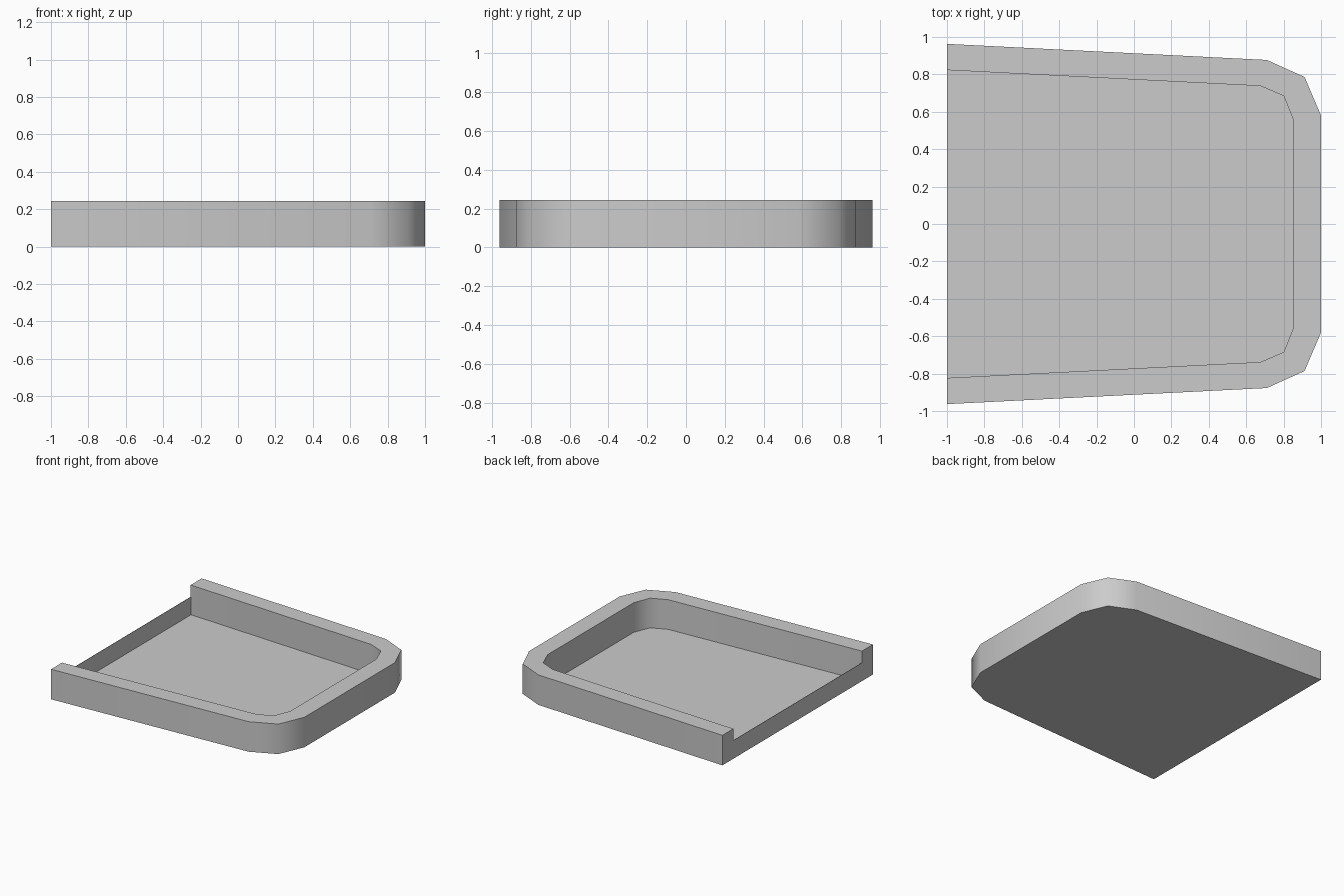
import bpy, bmesh
from math import radians

cube = bpy.data.objects.get("Cube")
if cube:
    bpy.data.objects.remove(cube, do_unlink=True)

HEIGHT, LIP, SKIN = 0.243, 0.148, 0.003

# Half outlines from the open end round to the closed end
OUTER = [(-1, 0.963), (0.71, 0.877), (0.912, 0.786), (1, 0.58)]
INNER = [(-1, 0.823), (0.676, 0.738), (0.8, 0.685), (0.854, 0.55)]


def mirrored(half):
    return half + [(x, -y) for x, y in reversed(half)]


bm = bmesh.new()


def ring(points, z):
    return [bm.verts.new((x, y, z)) for x, y in points]


outer, inner = mirrored(OUTER), mirrored(INNER)
ends = [inner[0], inner[-1]]
floor_outline = mirrored([(SKIN - 1, INNER[0][1])] + INNER[1:])

base = ring(outer, 0)
rim_out = ring(outer, HEIGHT)
rim_in = ring(inner, HEIGHT)
floor = ring(floor_outline, SKIN)
lip_out = ring(ends, LIP)
lip_in = ring([floor_outline[0], floor_outline[-1]], LIP)

# Underside, tray floor and flat rim
bm.faces.new(base)
bm.faces.new(floor)
bm.faces.new(rim_out + rim_in[::-1])

# Outer and inner walls
last = len(base) - 1
for i in range(last):
    bm.faces.new((base[i], base[i + 1], rim_out[i + 1], rim_out[i]))
    if 0 < i < last - 1:
        bm.faces.new((rim_in[i], rim_in[i + 1], floor[i + 1], floor[i]))
for end, step, side in ((0, 1, 0), (last, last - 1, 1)):
    bm.faces.new((rim_in[end], rim_in[step], floor[step], floor[end],
                  lip_in[side], lip_out[side]))

# Open end with its low, thin lip
bm.faces.new((base[0], base[-1], rim_out[-1], rim_in[-1],
              lip_out[1], lip_out[0], rim_in[0], rim_out[0]))
bm.faces.new((lip_out[0], lip_out[1], lip_in[1], lip_in[0]))
bm.faces.new((lip_in[0], lip_in[1], floor[-1], floor[0]))
bmesh.ops.recalc_face_normals(bm, faces=bm.faces)

mesh = bpy.data.meshes.new("tray")
bm.to_mesh(mesh)
bm.free()
tray = bpy.data.objects.new("tray", mesh)
bpy.context.collection.objects.link(tray)

# Plain grey finish
grey = bpy.data.materials.new("light_grey")
grey.use_nodes = True
colour = (0.6, 0.6, 0.6, 1)
grey.diffuse_color = colour
grey.node_tree.nodes["Principled BSDF"].inputs["Base Color"].default_value = colour
mesh.materials.append(grey)

# Rounded corners shade smoothly, square edges stay crisp
bpy.ops.object.select_all(action="DESELECT")
tray.select_set(True)
bpy.context.view_layer.objects.active = tray
bpy.ops.object.shade_smooth_by_angle(angle=radians(50))
